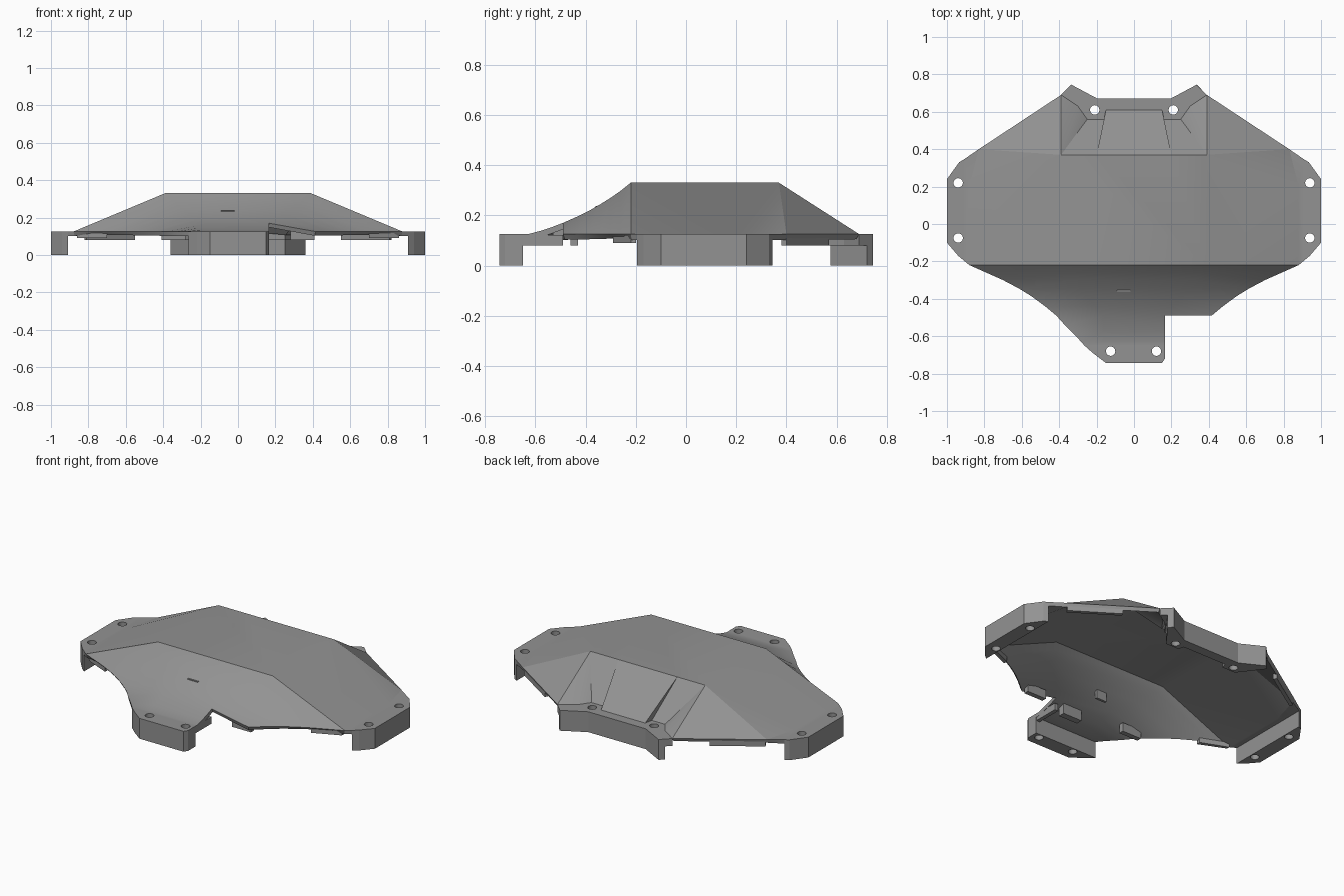
import bpy, bmesh, math
from mathutils import Vector

if "Cube" in bpy.data.objects:
    bpy.data.objects.remove(bpy.data.objects["Cube"])

grey = bpy.data.materials.new("mid_grey")
grey.diffuse_color = (0.29, 0.29, 0.29, 1)
grey.use_nodes = True
grey.node_tree.nodes["Principled BSDF"].inputs["Base Color"].default_value = grey.diffuse_color
TOP, RIM = 0.33, 0.125


def make_object(name, bm):
    mesh = bpy.data.meshes.new(name)
    bm.to_mesh(mesh)
    bm.free()
    mesh.materials.append(grey)
    ob = bpy.data.objects.new(name, mesh)
    bpy.context.collection.objects.link(ob)
    return ob


def prism(name, pts, z0, z1):
    bm = bmesh.new()
    face = bm.faces.new([bm.verts.new((x, y, z0)) for x, y in pts])
    ext = bmesh.ops.extrude_face_region(bm, geom=[face])
    for v in ext["geom"]:
        if isinstance(v, bmesh.types.BMVert):
            v.co.z = z1
    bmesh.ops.recalc_face_normals(bm, faces=bm.faces)
    return make_object(name, bm)


def box(name, x0, x1, y0, y1, z0, z1):
    return prism(name, [(x0, y0), (x1, y0), (x1, y1), (x0, y1)], z0, z1)


def drill(ob, holes):
    # Vertical screw holes
    bm = bmesh.new()
    for x, y in holes:
        r = bmesh.ops.create_cone(bm, cap_ends=True, segments=24, radius1=0.025,
                                  radius2=0.025, depth=0.6)
        bmesh.ops.translate(bm, verts=r["verts"], vec=(x, y, 0.05))
    cutter = make_object(ob.name + "_hole_cutter", bm)
    cutter.hide_render = True
    cutter.hide_viewport = True
    mod = ob.modifiers.new("holes", "BOOLEAN")
    mod.operation, mod.solver, mod.object = "DIFFERENCE", "EXACT", cutter


def mirrored(half):
    return half + [(-x, y) for x, y in reversed(half)]


# Domed cover skin
bm = bmesh.new()


def add(*pts):
    bm.faces.new([bm.verts.new(p) for p in pts])


# Front apron stations: y, rim half width, ridge half width, ridge height
front = [(-.22, .88, .39, TOP), (-.26, .79, .36, .298), (-.30, .70, .325, .27),
         (-.345, .615, .29, .242), (-.385, .55, .255, .219), (-.44, .475, .21, .192),
         (-.49, .415, .165, .17), (-.54, .37, .165, .151), (-.58, .33, .165, .138),
         (-.63, .282, .165, RIM), (-.65, .265, .165, RIM)]
for i, ((y0, w0, p0, z0), (y1, w1, p1, z1)) in enumerate(zip(front, front[1:])):
    add((-p0, y0, z0), (p0, y0, z0), (p1, y1, z1), (-p1, y1, z1))
    for s in (-1, 1):
        if s == 1 and y1 < -.49:      # notch on the right of the nose
            continue
        add((s*p0, y0, z0), (s*w0, y0, RIM), (s*w1, y1, RIM))
        add((s*p0, y0, z0), (s*w1, y1, RIM), (s*p1, y1, z1))

# Plateau, flanks, rear corners and the slope down to the screw pockets
pocket_half = [(.39, .69), (.30, .63), (.25, .56), (.16, .56), (.15, .61)]
pocket = mirrored(pocket_half)
add((-.39, -.22, TOP), (.39, -.22, TOP), (.39, .37, TOP), (.2, .37, TOP),
    (-.2, .37, TOP), (-.39, .37, TOP))
add((-.2, .37, TOP), (.2, .37, TOP), (.15, .61, RIM), (-.15, .61, RIM))
for s in (-1, 1):
    corner, inner, side = (s*.39, .37, TOP), (s*.2, .37, TOP), (s*.88, .2, RIM)
    add((s*.39, -.22, TOP), (s*.88, -.22, RIM), side)
    add((s*.39, -.22, TOP), side, corner)
    add(corner, side, (s*.83, .40, RIM))
    add(corner, (s*.83, .40, RIM), (s*.39, .69, RIM))
    add((s*.88, -.22, RIM), (s*.91, -.195, RIM), (s*.91, .345, RIM),
        (s*.83, .40, RIM), side)
    p = [(s*x, y, RIM) for x, y in pocket_half]
    add(corner, p[0], p[1])
    add(corner, p[1], p[2])
    add(corner, p[2], inner)
    add(inner, p[2], p[3])
    add(inner, p[3], p[4])

bmesh.ops.remove_doubles(bm, verts=bm.verts, dist=1e-4)
bmesh.ops.recalc_face_normals(bm, faces=bm.faces)
if sum(f.normal.z * f.calc_area() for f in bm.faces) < 0:
    bmesh.ops.reverse_faces(bm, faces=bm.faces)
cover = make_object("cover_skin", bm)
bpy.context.view_layer.objects.active = cover
cover.select_set(True)
solid = cover.modifiers.new("thickness", "SOLIDIFY")
solid.thickness, solid.offset = 0.024, -1
bpy.ops.object.modifier_apply(modifier="thickness")
bpy.ops.object.shade_smooth_by_angle(angle=math.radians(24))

# Side mounting feet
for s, side in ((-1, "left"), (1, "right")):
    foot = [(.91, -.195), (.94, -.17), (1, -.10), (1, .24), (.935, .33), (.91, .345)]
    ob = prism(side + "_foot", [(s*x, y) for x, y in foot], 0, RIM)
    drill(ob, [(s*.94, .22), (s*.94, -.075)])
    # Small tabs under the rim
    prism(side + "_rear_tab", [(s*x, y) for x, y in
          [(.56, .57), (.82, .40), (.81, .38), (.55, .55)]], .08, .115)
    box(side + "_front_tab", s*.28, s*.41, -.46, -.43, .08, .135)
    prism(side + "_flank_tab", [(s*x, y) for x, y in
          [(.70, -.29), (.86, -.22), (.86, -.20), (.70, -.265)]], .09, .12)

# Nose foot and stiffener along the notch
ob = prism("front_foot", [(-.265, -.65), (-.22, -.69), (-.15, -.743), (.15, -.743),
                          (.165, -.72), (.165, -.65)], 0, RIM)
drill(ob, [(-.125, -.68), (.12, -.68)])
box("nose_edge_rib", .14, .164, -.65, -.49, .08, .122)

# Rear flange and foot
outer = mirrored([(.39, .69), (.335, .745), (.195, .67)])
ob = prism("rear_flange", outer + pocket[::-1][1:-1], .08, RIM)
drill(ob, [(-.21, .61), (.21, .61)])
low_out = mirrored([(.36, .72), (.335, .745), (.195, .67)])
low_in = mirrored([(.25, .575), (.16, .575), (.15, .61)])
ob = prism("rear_foot", low_out + low_in[::-1], 0, .08)
drill(ob, [(-.21, .61), (.21, .61)])

# Inner ribs, one just breaking through the apron
box("nose_rib", -.03, .10, -.53, -.49, .08, .15)
box("apron_rib", -.09, -.02, -.36, -.345, .16, .238)
